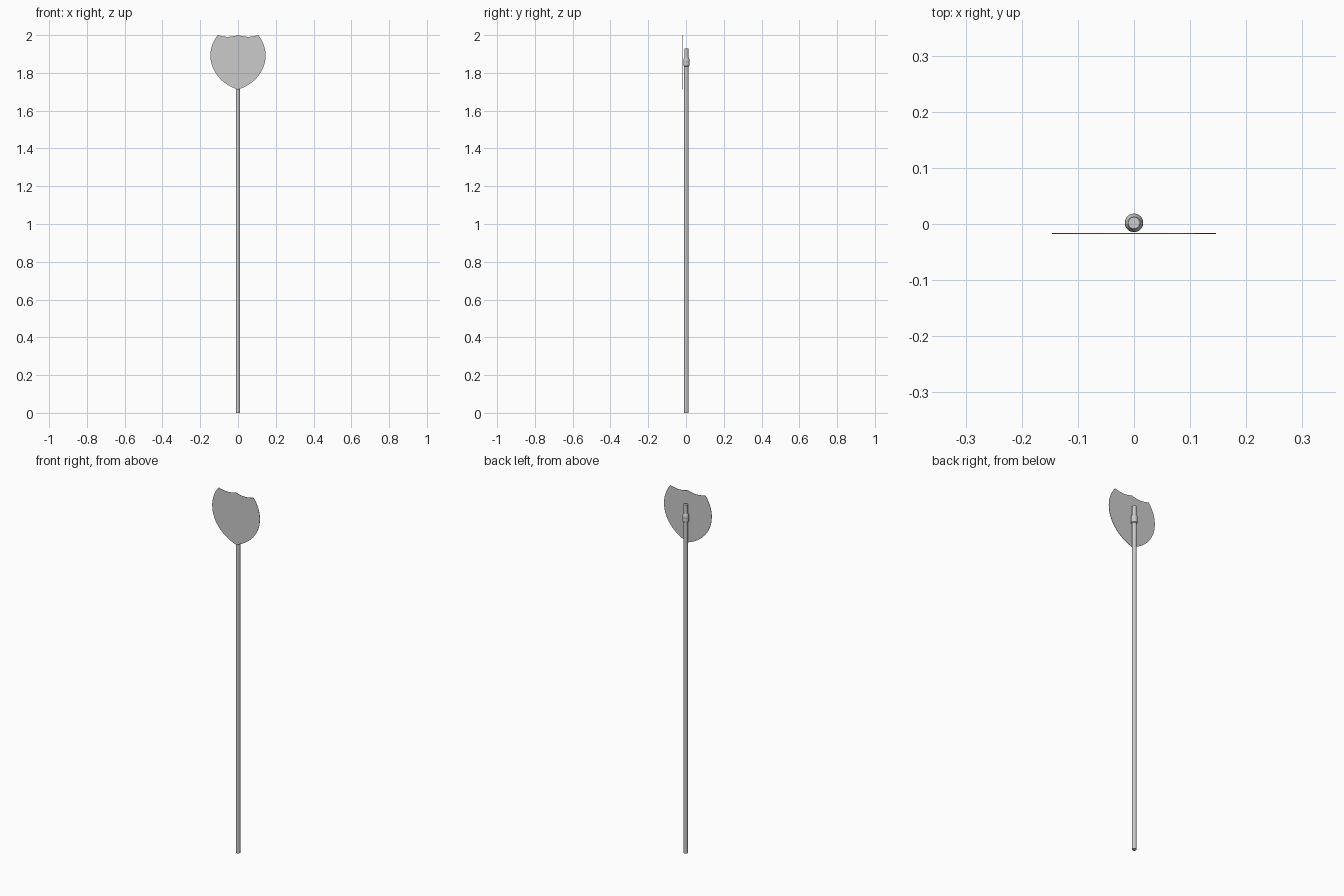
import bpy, bmesh, math
from mathutils import Vector
from mathutils.geometry import interpolate_bezier

if "Cube" in bpy.data.objects:
    bpy.data.objects.remove(bpy.data.objects["Cube"])

POLE_Y = 0.002


def finish(bm, name, angle=35):
    bmesh.ops.recalc_face_normals(bm, faces=bm.faces)
    me = bpy.data.meshes.new(name)
    bm.to_mesh(me)
    bm.free()
    ob = bpy.data.objects.new(name, me)
    bpy.context.collection.objects.link(ob)
    bpy.ops.object.select_all(action='DESELECT')
    ob.select_set(True)
    bpy.context.view_layer.objects.active = ob
    bpy.ops.object.shade_smooth_by_angle(angle=math.radians(angle))
    return ob


def lathe(name, profile, sides=32):
    """Capped solid of revolution about the pole axis from (radius, z) pairs."""
    bm = bmesh.new()
    rings = [[bm.verts.new((r * math.cos(2 * math.pi * i / sides),
                            POLE_Y + r * math.sin(2 * math.pi * i / sides), z))
              for i in range(sides)] for r, z in profile]
    for a, b in zip(rings, rings[1:]):
        for i in range(sides):
            j = (i + 1) % sides
            bm.faces.new((a[i], a[j], b[j], b[i]))
    bm.faces.new(rings[0][::-1])
    bm.faces.new(rings[-1])
    return finish(bm, name)


# Long pole
lathe("pole", [(0.0115, 0), (0.0115, 1.838)])

# Collar with a rounded ring, tapering into the narrow top socket
lathe("collar", [(0.0125, 1.834), (0.016, 1.837), (0.0165, 1.842), (0.0165, 1.85),
                 (0.0155, 1.854), (0.0165, 1.858), (0.0165, 1.866), (0.015, 1.874),
                 (0.011, 1.882)])
lathe("top_socket", [(0.0105, 1.87), (0.0105, 1.93)])

# Thin blade: half outline mirrored, scalloped top edge, rounded lower point
def bezier(*pts):
    return interpolate_bezier(*[Vector((x, 0, z)) for x, z in pts], 16)

half = [Vector((0.107 * i / 12, 0, 2 - 0.009 * math.sin(math.pi * i / 12)))
        for i in range(12)]
half += bezier((0.107, 2.0), (0.132, 1.97), (0.146, 1.93), (0.146, 1.892))[:-1]
half += bezier((0.146, 1.892), (0.146, 1.80), (0.075, 1.735), (0, 1.712))
outline = half + [Vector((-p.x, 0, p.z)) for p in half[-2:0:-1]]

bm = bmesh.new()
face = bm.faces.new([bm.verts.new((p.x, -0.0175, p.z)) for p in outline])
ext = bmesh.ops.extrude_face_region(bm, geom=[face])
bmesh.ops.translate(bm, vec=(0, 0.0015, 0),
                    verts=[v for v in ext["geom"] if isinstance(v, bmesh.types.BMVert)])
if face.is_valid and len(bm.faces) == len(outline) + 1:
    bm.faces.new(face.verts[:])
bmesh.ops.triangulate(bm, faces=[f for f in bm.faces if len(f.verts) > 4])
finish(bm, "blade")
